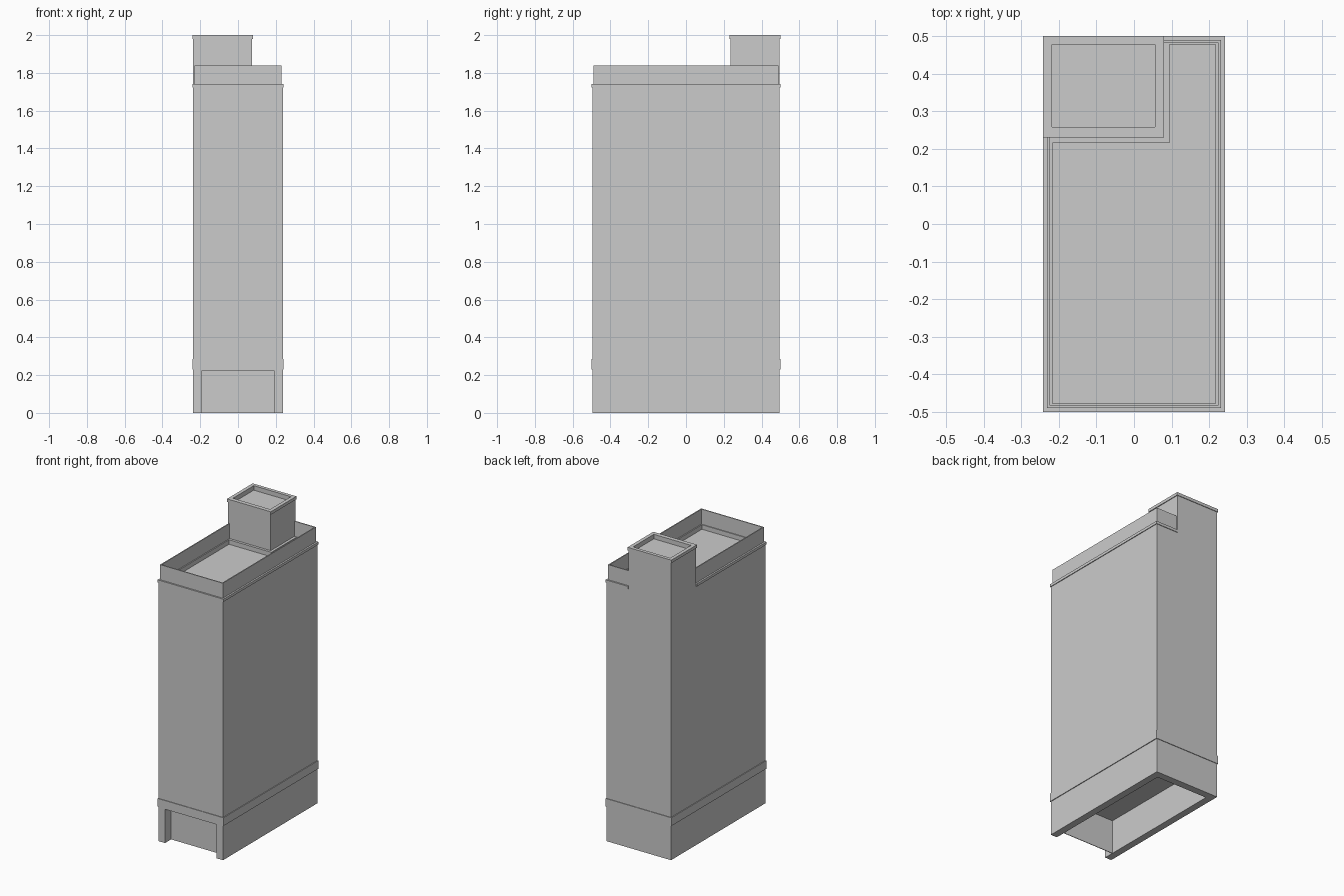
import bpy

if "Cube" in bpy.data.objects:
    bpy.data.objects.remove(bpy.data.objects["Cube"])

BX, BY = 0.237, 0.496          # half size of the shaft
TX, TY = 0.078, 0.232          # inner corner of the roof tower
DECK = 1.74


def loft(name, loops, start=True, end=True):
    """Skin a stack of (counter-clockwise outline, z) loops."""
    n = len(loops[0][0])
    verts = [(x, y, z) for pts, z in loops for x, y in pts]
    faces = [(k * n + i, k * n + (i + 1) % n, (k + 1) * n + (i + 1) % n, (k + 1) * n + i)
             for k in range(len(loops) - 1) for i in range(n)]
    if start:
        faces.append(tuple(reversed(range(n))))
    if end:
        faces.append(tuple(range(len(verts) - n, len(verts))))
    mesh = bpy.data.meshes.new(name)
    mesh.from_pydata(verts, [], faces)
    mesh.update()
    obj = bpy.data.objects.new(name, mesh)
    bpy.context.collection.objects.link(obj)
    return obj


def rect(x0, y0, x1, y1):
    return [(x0, y0), (x1, y0), (x1, y1), (x0, y1)]


def centred(hx, hy):
    return rect(-hx, -hy, hx, hy)


def around_tower(hx, hy):
    """Path round the roof edge, stopping at the tower on both ends."""
    return [(-hx, TY), (-hx, -hy), (hx, -hy), (hx, hy), (TX, hy)]


def roof_wall(name, outer, inner, z0, z1):
    pts = around_tower(*outer) + around_tower(*inner)[::-1]
    return loft(name, [(pts, z0), (pts, z1)])


def roof_outline(hx, hy, gap):
    return around_tower(hx, hy) + [(TX + gap, hy), (TX + gap, TY - gap), (-hx, TY - gap)]


def l_shape(hx, hy, gap):
    return [(-hx, TY - gap), (-hx, -hy), (hx, -hy), (hx, hy),
            (TX + gap, hy), (TX + gap, TY - gap)]


# ground floor walls, open at the front and underneath
base = [(0.19, -BY), (BX, -BY), (BX, BY), (-BX, BY),
        (-BX, -BY), (-0.19, -BY), (-0.19, 0.447), (0.19, 0.447)]
loft("ground_floor_walls", [(base, 0), (base, 0.225)], end=False)
door = rect(-0.19, -0.432, 0.19, -0.428)
loft("entrance_wall", [(door, 0), (door, 0.225)])

# main shaft
loft("shaft", [(centred(BX, BY), 0.225), (centred(BX, BY), DECK)], end=False)

# lower band
loft("lower_band", [(centred(BX, BY), 0.23), (centred(0.242, 0.5), 0.23),
                    (centred(0.242, 0.5), 0.285), (centred(BX, BY), 0.285)],
     start=False, end=False)

# roof edge: thin band, parapet and sunken deck
roof_wall("upper_band", (0.242, 0.5), (BX, BY), 1.722, DECK)
roof_wall("parapet", (0.231, 0.49), (0.224, 0.483), DECK, 1.84)
loft("roof_deck", [(l_shape(BX, BY, 0), DECK), (l_shape(0.217, 0.477, 0.017), DECK),
                   (l_shape(0.217, 0.477, 0.017), 1.71)], start=False)

# roof tower with a lipped, recessed cap
tower = rect(-BX, TY + 0.003, TX - 0.003, BY)
cap = rect(-0.242, 0.23, 0.08, 0.5)
recess = rect(-0.218, 0.258, 0.056, 0.477)
loft("roof_tower", [(tower, 1.722), (tower, 1.98), (cap, 1.98), (cap, 2.0),
                    (recess, 2.0), (recess, 1.97)], start=False)
